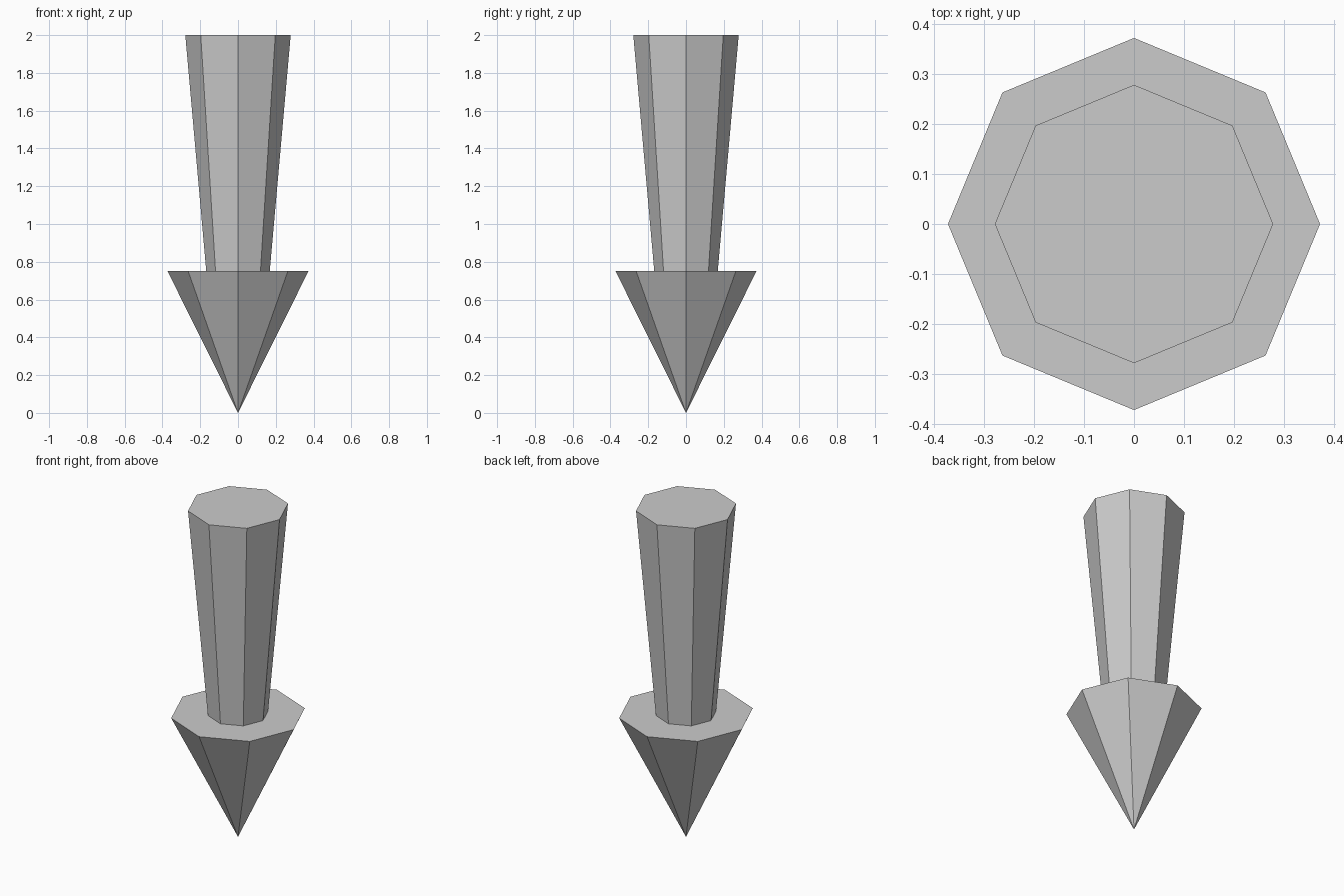
import bpy

if "Cube" in bpy.data.objects:
    bpy.data.objects.remove(bpy.data.objects["Cube"])

SIDES = 8
HEAD_TOP = 0.75
TOTAL = 2.0


def tapered(name, z0, z1, r0, r1):
    """Eight-sided tapered solid from z0 to z1."""
    bpy.ops.mesh.primitive_cone_add(vertices=SIDES, radius1=r0, radius2=r1,
                                    depth=z1 - z0, location=(0, 0, (z0 + z1) / 2))
    obj = bpy.context.object
    obj.name = obj.data.name = name
    return obj


# Pointed head, tip on the ground
tapered("arrow_head", 0, HEAD_TOP, 0, 0.373)

# Shaft, widening towards the top
tapered("arrow_shaft", HEAD_TOP, TOTAL, 0.168, 0.279)
